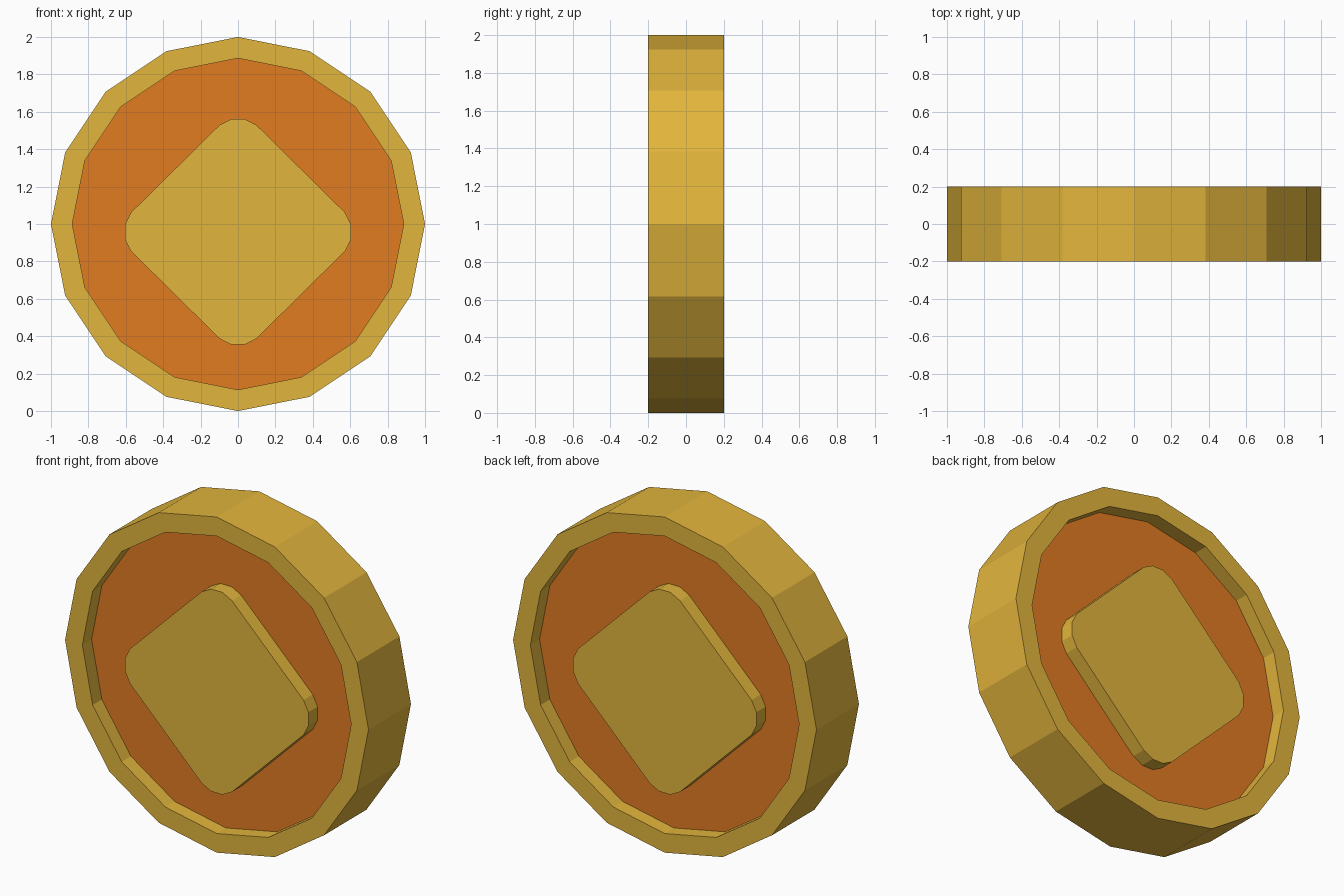
import bpy, bmesh
from math import sin, cos, pi

if "Cube" in bpy.data.objects:
    bpy.data.objects.remove(bpy.data.objects["Cube"])

HALF, FLOOR = 0.2, 0.113      # half thickness, recessed floor distance from the middle
R_OUT, R_IN, MID = 1.0, 0.886, 1.0


def material(name, rgb):
    m = bpy.data.materials.new(name)
    m.diffuse_color = (*rgb, 1)
    m.use_nodes = True
    m.node_tree.nodes["Principled BSDF"].inputs["Base Color"].default_value = m.diffuse_color
    return m


gold = material("gold", (0.76, 0.46, 0.045))
orange = material("orange", (0.76, 0.20, 0.016))


def circle(r, n=16):
    return [(r * cos(2 * pi * i / n), MID + r * sin(2 * pi * i / n)) for i in range(n)]


def add_loop(bm, outline, y):
    return [bm.verts.new((x, y, z)) for x, z in outline]


def bridge(bm, a, b):
    n = len(a)
    for i in range(n):
        j = (i + 1) % n
        bm.faces.new((a[i], b[i], b[j], a[j]))


def finish(bm, name, mat):
    me = bpy.data.meshes.new(name)
    bm.to_mesh(me)
    bm.free()
    me.materials.append(mat)
    ob = bpy.data.objects.new(name, me)
    bpy.context.collection.objects.link(ob)
    return ob


# Rounded diamond outline, counterclockwise from the front
quarter = [(0.604, 0.04), (0.572, 0.104), (0.10, 0.57), (0.037, 0.603)]
DZ = 0.958
diamond = ([(x, DZ + z) for x, z in quarter]
           + [(-x, DZ + z) for x, z in reversed(quarter)]
           + [(-x, DZ - z) for x, z in quarter]
           + [(x, DZ - z) for x, z in reversed(quarter)])

# Rim: 16-sided band with a lip on both faces
bm = bmesh.new()
profile = [(R_IN, -FLOOR), (R_IN, -HALF), (R_OUT, -HALF),
           (R_OUT, HALF), (R_IN, HALF), (R_IN, FLOOR)]
loops = [add_loop(bm, circle(r), y) for r, y in profile]
for a, b in zip(loops, loops[1:]):
    bridge(bm, a, b)
finish(bm, "rim", gold)

for side, label in ((-1, "front"), (1, "back")):
    # Recessed floor around the diamond
    bm = bmesh.new()
    for outline in (circle(R_IN), diamond):
        lp = add_loop(bm, outline, side * FLOOR)
        for i in range(len(lp)):
            bm.edges.new((lp[i - 1], lp[i]))
    bmesh.ops.triangle_fill(bm, use_beauty=True, use_dissolve=False, edges=bm.edges[:])
    bm.normal_update()
    for f in bm.faces:
        if f.normal.y * side < 0:
            f.normal_flip()
    finish(bm, label + "_floor", orange)

    # Raised diamond, flush with the rim
    bm = bmesh.new()
    top = add_loop(bm, diamond, side * HALF)
    base = add_loop(bm, diamond, side * FLOOR)
    if side < 0:
        bridge(bm, top, base)
        bm.faces.new(top)
    else:
        bridge(bm, base, top)
        bm.faces.new(top[::-1])
    finish(bm, label + "_diamond", gold)
